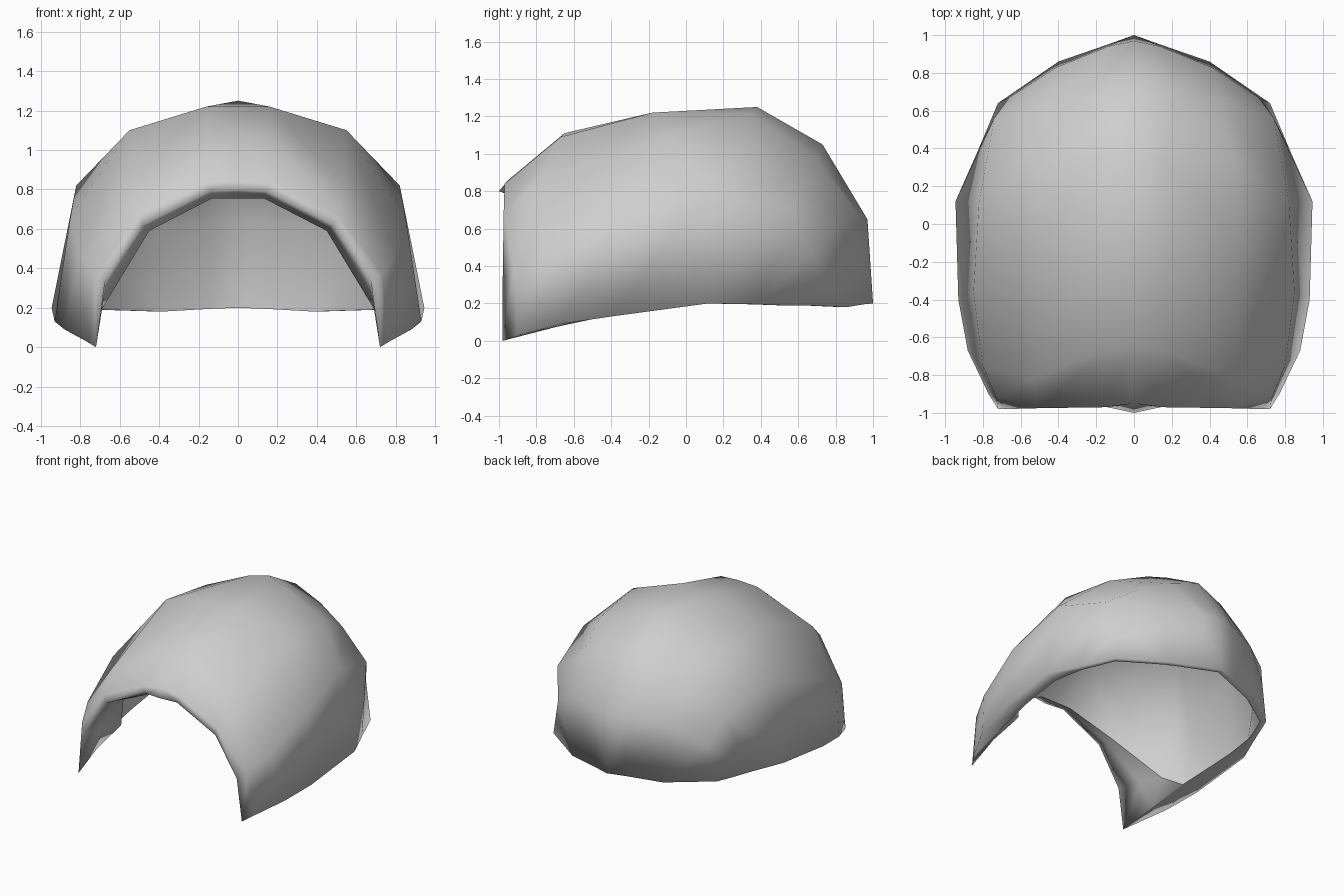
import bpy, bmesh

cube = bpy.data.objects.get("Cube")
if cube:
    bpy.data.objects.remove(cube, do_unlink=True)

grey = bpy.data.materials.new("plain_grey")
grey.use_nodes = True
colour = (0.62, 0.62, 0.62, 1)
grey.diffuse_color = colour
grey.node_tree.nodes["Principled BSDF"].inputs["Base Color"].default_value = colour

# Outer half sections from front to back; each runs from the lower rim to the crown
outer = [
    [(.72, -.98, 0), (.675, -.98, .33), (.48, -.97, .62), (.14, -.97, .79), (0, -1, .80)],
    [(.77, -.90, .03), (.73, -.92, .38), (.50, -.975, .68), (.16, -.97, .84), (0, -.95, .86)],
    [(.88, -.67, .09), (.80, -.75, .46), (.54, -.82, .82), (.16, -.67, 1.09), (0, -.65, 1.11)],
    [(.93, -.40, .13), (.85, -.36, .66), (.55, -.12, 1.10), (.16, -.18, 1.22), (0, -.18, 1.22)],
    [(.945, .12, .20), (.82, .12, .82), (.52, .34, 1.05), (.16, .35, 1.215), (0, .38, 1.25)],
    [(.83, .38, .195), (.74, .56, .69), (.47, .64, .87), (.24, .70, .97), (0, .73, 1.05)],
    [(.775, .51, .19), (.66, .67, .47), (.41, .83, .63), (.14, .94, .65), (0, .97, .65)],
    [(.72, .64, .19), (.56, .75, .185), (.40, .86, .18), (.14, .95, .195), (0, 1, .20)],
]


def lining(section):
    base = section[0][2]
    return [(x * .955, y * .955, base + (z - base) * .955) for x, y, z in section]


def midway(first, second):
    return [tuple((a + b) / 2 for a, b in zip(p, q)) for p, q in zip(first, second)]


# Inner half sections: lip folded in behind the front opening, then the lining
lip_fold = [(.80, -.40, .15), (.68, -.50, .21), (.45, -.80, .59), (.13, -.88, .755), (0, -.88, .755)]
front_lining = [(.81, -.27, .165), (.80, -.48, .46), (.52, -.70, .80), (.15, -.63, 1.01), (0, -.61, 1.04)]
inner = [midway(outer[0], lip_fold), lip_fold, front_lining] + [lining(s) for s in outer[3:]]

# Lower border of the lining, set in from the outer rim along the sides
for row, point in ((3, (.82, -.12, .18)), (4, (.83, .10, .20)), (5, (.79, .35, .195))):
    inner[row][0] = point

bm = bmesh.new()
out_v = [[bm.verts.new(p) for p in s] for s in outer]
in_v = [[bm.verts.new(p) for p in s] for s in inner]
rows, cols = len(outer), len(lip_fold)

# Outer and inner skins
for i in range(rows - 1):
    for j in range(cols - 1):
        for skin in (out_v, in_v):
            a, b, c, d = skin[i][j], skin[i + 1][j], skin[i + 1][j + 1], skin[i][j + 1]
            if (i, j) == (3, 1):
                # Shoulder crease runs from the front crown to the widest side
                bm.faces.new((a, b, d))
                bm.faces.new((b, c, d))
            else:
                bm.faces.new((a, b, c, d))
    # Side rim
    bm.faces.new((out_v[i][0], out_v[i + 1][0], in_v[i + 1][0], in_v[i][0]))
# Front lip and back rim
for i in (0, rows - 1):
    for j in range(cols - 1):
        bm.faces.new((out_v[i][j], out_v[i][j + 1], in_v[i][j + 1], in_v[i][j]))

# Smooth shading, with a crisp border around the lining
for face in bm.faces:
    face.smooth = True
border = in_v[1][::-1] + [row[0] for row in in_v[2:]] + in_v[-1][1:]
for a, b in zip(border, border[1:]):
    bm.edges.get((a, b)).smooth = False

# Mirror the half across x = 0
geom = bm.verts[:] + bm.edges[:] + bm.faces[:]
bmesh.ops.mirror(bm, geom=geom, axis='X', merge_dist=0.0001)
bmesh.ops.recalc_face_normals(bm, faces=bm.faces[:])

mesh = bpy.data.meshes.new("domed_shell")
bm.to_mesh(mesh)
bm.free()
mesh.materials.append(grey)
shell = bpy.data.objects.new("domed_shell", mesh)
bpy.context.collection.objects.link(shell)
